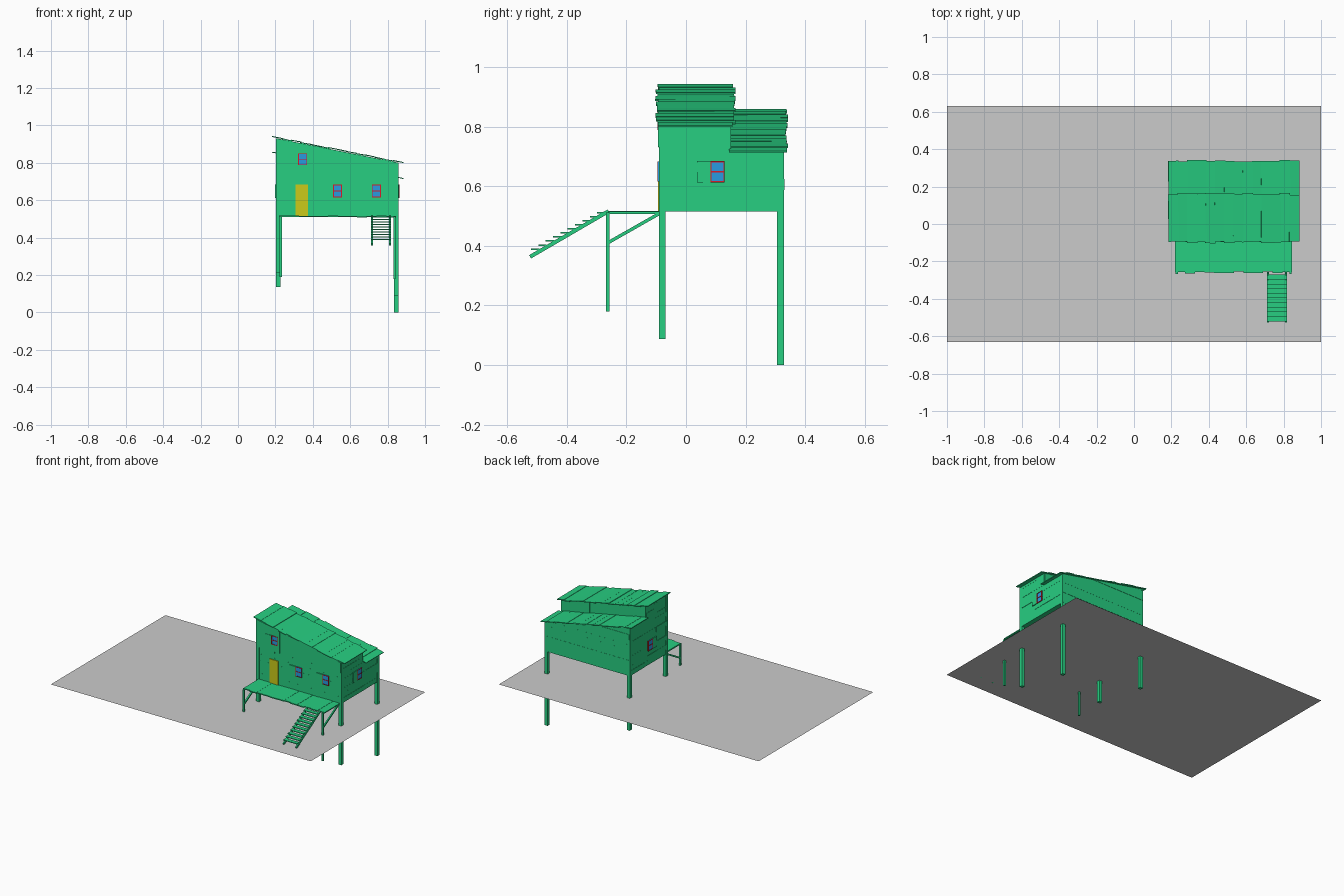
import bpy, bmesh, math, random
from mathutils import Vector, Matrix

if "Cube" in bpy.data.objects:
    bpy.data.objects.remove(bpy.data.objects["Cube"])

random.seed(4)
R = random.uniform


def material(name, col):
    m = bpy.data.materials.new(name)
    m.diffuse_color = (*col, 1)
    m.use_nodes = True
    m.node_tree.nodes["Principled BSDF"].inputs["Base Color"].default_value = m.diffuse_color
    return m


GREEN = material("green_wood", (0.02, 0.62, 0.22))
YELLOW = material("yellow_door", (0.6, 0.6, 0.01))
BLUE = material("blue_glass", (0.02, 0.33, 0.75))
RED = material("red_frame", (0.7, 0.01, 0.02))


class Part:
    """Collects boxes, beams and prisms into one named object."""
    def __init__(self, name, mat=GREEN):
        self.name, self.mat, self.bm = name, mat, bmesh.new()

    def box(self, x0, x1, y0, y1, z0, z1, rot=None):
        c = Matrix.Translation(((x0 + x1) / 2, (y0 + y1) / 2, (z0 + z1) / 2))
        s = Matrix.Diagonal((x1 - x0, y1 - y0, z1 - z0, 1))
        bmesh.ops.create_cube(self.bm, size=1, matrix=c @ (rot or Matrix()) @ s)
        return self

    def prism(self, pts, y0, y1):
        a = [self.bm.verts.new((x, y0, z)) for x, z in pts]
        b = [self.bm.verts.new((x, y1, z)) for x, z in pts]
        self.bm.faces.new(a)
        self.bm.faces.new(b[::-1])
        for i in range(len(pts)):
            j = (i + 1) % len(pts)
            self.bm.faces.new((a[i], b[i], b[j], a[j]))

    def beam(self, x, w, p, q, h):
        # beam in the yz plane, p and q are (y, z) ends
        d = Vector((0, q[0] - p[0], q[1] - p[1]))
        m = Matrix.Rotation(math.atan2(d.z, d.y), 4, 'X')
        cy, cz, l = (p[0] + q[0]) / 2, (p[1] + q[1]) / 2, d.length / 2
        self.box(x - w / 2, x + w / 2, cy - l, cy + l, cz - h / 2, cz + h / 2, m)

    def done(self):
        bmesh.ops.recalc_face_normals(self.bm, faces=self.bm.faces)
        me = bpy.data.meshes.new(self.name)
        self.bm.to_mesh(me)
        self.bm.free()
        if self.mat:
            me.materials.append(self.mat)
        bpy.context.collection.objects.link(bpy.data.objects.new(self.name, me))


# House limits and sloping wall tops
X0, X1, Y0, YM, Y1, Z0 = 0.205, 0.855, -0.088, 0.148, 0.328, 0.515
STEP, T = 0.082, 0.008


def top(x, drop=0):
    return 0.932 - 0.2 * (x - 0.2) - drop


# Ground sheet
ground = Part("ground_sheet", None)
bmesh.ops.create_grid(ground.bm, x_segments=1, y_segments=1, size=1,
                      matrix=Matrix.Translation((0, 0, 0.36)) @ Matrix.Diagonal((1, 0.63, 1, 1)))
ground.done()

# Corner stilts, each ending at a different depth
stilts = Part("stilts")
for x, y, z in ((0.203, -0.09, 0.21), (0.203, 0.306, 0.135), (0.835, -0.09, 0.088), (0.835, 0.306, 0)):
    drop = STEP if y > 0 else 0
    stilts.box(x, x + 0.023, y, y + 0.022, z, top(x + 0.023, drop))
stilts.done()

Part("floor").box(X0, X1, Y0, Y1, Z0, Z0 + 0.01).done()


def gable_row(part, z0, z1, y0, y1, drop):
    # horizontal board clipped by the sloping roof line
    xe = lambda z: min(X1, 0.2 + (0.932 - drop - z) / 0.2)
    if xe(z0) <= X0 + 0.01:
        return
    z1 = min(z1, top(X0 + 0.005, drop))
    pts = [(X0, z0), (xe(z0), z0)]
    if z0 < top(X1, drop) - 1e-4 < z1 - 1e-3:
        pts.append((X1, top(X1, drop)))
    part.prism(pts + [(xe(z1), z1), (X0, z1)], y0, y1)


def upright_boards(part, y0, y1, zlow, drop=0):
    # vertical boards under the sloping roof line
    x = X0
    while x < X1 - 0.001:
        e = min(x + R(0.035, 0.06), X1)
        e = X1 if X1 - e < 0.02 else e
        zb, j = zlow + R(-0.008, 0.006), R(0, 0.003)
        part.prism([(x, zb), (e, zb), (e, top(e)), (x, top(x))], y0 - j, y1 - j)
        x = e


# Front wall: horizontal siding below, upright boards above
front = Part("front_wall")
for i in range(5):
    z = Z0 + i * 0.0445
    j = R(0, 0.002)
    front.box(X0, X1, Y0 - j, Y0 + T - j, z, z + 0.046)
upright_boards(front, Y0 - 0.003, Y0 + T - 0.002, 0.735)
front.done()

# Back wall, and the upright step wall between the roofs
back = Part("back_wall")
for i in range(10):
    z, j = Z0 + i * 0.036, R(0, 0.003)
    gable_row(back, z, z + 0.0365, Y1 - T + j, Y1 + j, STEP)
back.done()
step = Part("step_wall")
x = X0
while x < X1 - 0.01:
    e, j = min(x + R(0.04, 0.06), X1), R(0, 0.003)
    step.prism([(x, top(x, STEP) - 0.03), (e, top(e, STEP) - 0.03), (e, top(e)), (x, top(x))], YM - T + j, YM + j)
    x = e
step.done()

# Side walls of ragged horizontal boards
for name, x, s in (("left_wall", X0, -1), ("right_wall", X1, 1)):
    wall = Part(name)
    hi, lo = top(x), top(x, STEP)
    z = Z0
    while z < hi - 0.002:
        low = z < lo - 0.002
        ze = min(z + 0.033, lo if low else hi)
        cut = R(0.02, 0.2) if low else R(-0.02, 0.08)
        for a, b in ((Y0, cut), (cut, Y1 if low else YM)):
            o = x + s * R(0, 0.003)
            wall.box(min(o, o - s * T), max(o, o - s * T), a, b, z, ze)
        z = ze
    wall.done()


# Roofs of ragged overlapping sheets running front to back
def roof(name, y0, y1, drop):
    part, n = Part(name), 14
    w = 0.695 / n
    for i in range(n):
        x, tilt = 0.187 + i * w, Matrix.Rotation(math.atan(0.2) + R(-0.03, 0.03), 4, 'Y')
        zc = top(x + w / 2, drop) + 0.004 + R(-0.001, 0.003)
        part.box(x - 0.004, x + w + 0.003, y0 + R(-0.007, 0.005), y1 + R(-0.005, 0.007),
                 zc - 0.0025, zc + 0.0025, Matrix.Rotation(R(-0.012, 0.012), 4, 'Z') @ tilt)
    part.done()


roof("upper_roof", -0.096, 0.16, 0)
roof("lower_roof", 0.145, 0.338, STEP)

# Door
Part("door", YELLOW).box(0.307, 0.375, Y0 - 0.006, Y0 + 0.004, Z0, 0.683).done()

# Windows: glass, frame with a middle bar, and an open shutter
glass, frames, shutters = Part("window_glass", BLUE), Part("window_frames", RED), Part("shutters")


def window(wall, u0, u1, z0, z1):
    def put(part, a, b, c, d, depth):
        if wall == 'front':
            part.box(a, b, Y0 - depth, Y0 + 0.003, c, d)
        elif wall == 'right':
            part.box(X1 - 0.003, X1 + depth, a, b, c, d)
        else:
            part.box(X0 - depth, X0 + 0.003, a, b, c, d)
    f = 0.004
    put(glass, u0, u1, z0, z1, 0.0055)
    for c in (z0, (z0 + z1 - f) / 2, z1 - f):
        put(frames, u0, u1, c, c + f, 0.008)
    for a in (u0, u1 - f):
        put(frames, a, a + f, z0, z1, 0.008)
    put(shutters, u0 - (u1 - u0) * 0.95, u0, z0, z1, 0.007)


window('front', 0.322, 0.37, 0.788, 0.85)
window('front', 0.508, 0.556, 0.616, 0.683)
window('front', 0.716, 0.764, 0.616, 0.683)
window('right', 0.082, 0.13, 0.613, 0.684)
window('left', 0.082, 0.13, 0.613, 0.684)
for p in (glass, frames, shutters):
    p.done()

# Porch deck boards
deck = Part("porch_deck")
n = 12
for i in range(n):
    x, w = 0.22 + i * 0.625 / n, 0.625 / n
    dz = R(-0.0015, 0.0015)
    deck.box(x, x + w + 0.001, -0.258 + R(-0.008, 0.004), Y0, 0.509 + dz, 0.516 + dz)
deck.done()

# Porch posts with braces and rails under the deck
porch = Part("porch_posts")
for x, z in ((0.228, 0.19), (0.837, 0.18)):
    porch.box(x - 0.006, x + 0.006, -0.268, -0.256, z, 0.512)
    porch.beam(x, 0.01, (-0.262, 0.41), (-0.086, 0.51), 0.011)
    porch.box(x - 0.005, x + 0.005, -0.262, Y0, 0.506, 0.511)
porch.done()

# Stairs
stairs = Part("stairs")
for x in (0.716, 0.813):
    stairs.beam(x, 0.009, (-0.26, 0.516), (-0.523, 0.363), 0.013)
for i in range(10):
    y, z = -0.284 - i * 0.0247, 0.510 - i * 0.0135
    stairs.box(0.712, 0.817, y - 0.014, y + 0.014, z - 0.002, z + 0.003)
stairs.done()
